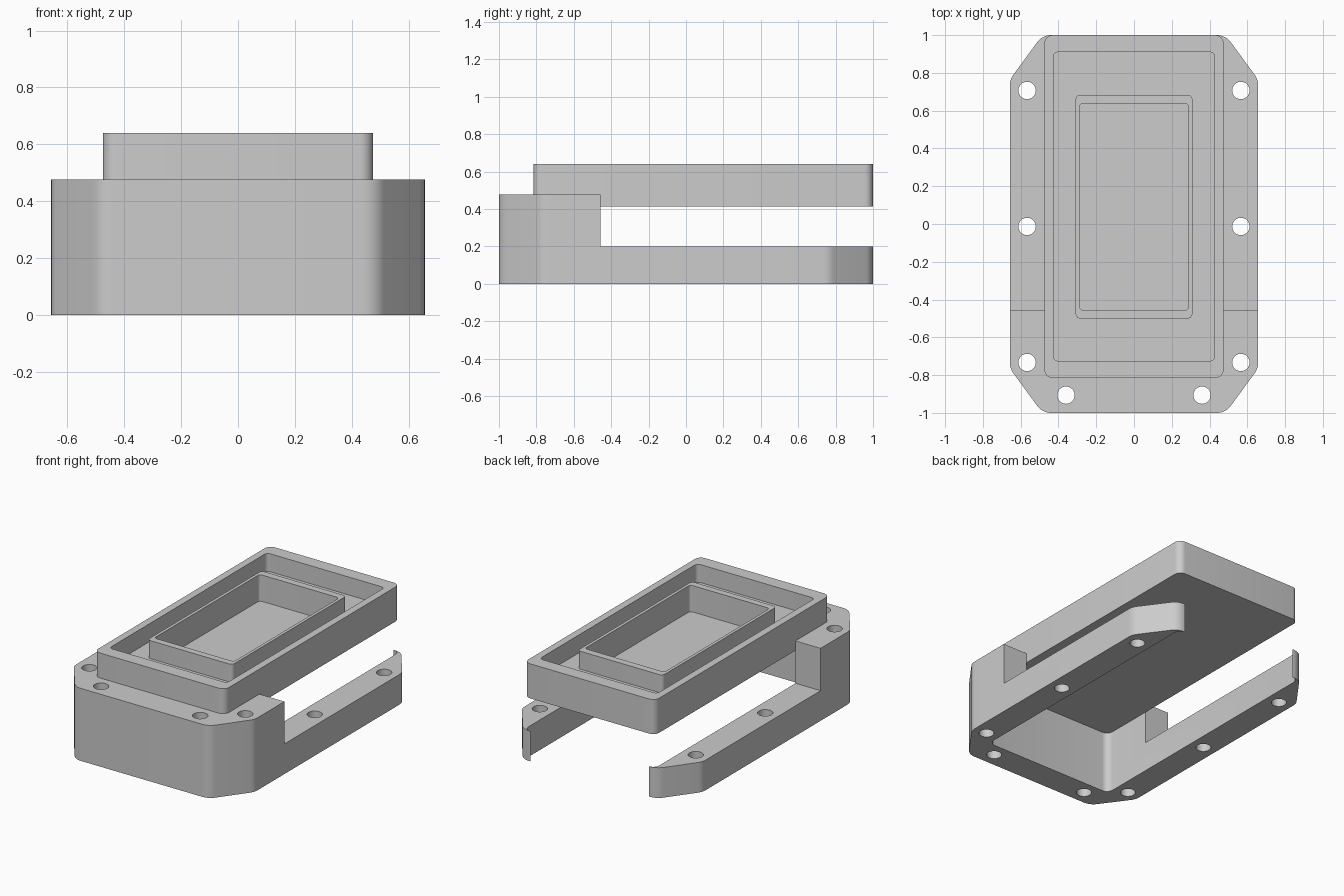
import bpy, bmesh, math
from mathutils import Vector

default = bpy.data.objects.get("Cube")
if default:
    bpy.data.objects.remove(default, do_unlink=True)

grey = bpy.data.materials.new("plain_grey")
grey.use_nodes = True
colour = (0.604, 0.604, 0.604, 1)
grey.diffuse_color = colour
grey.node_tree.nodes["Principled BSDF"].inputs["Base Color"].default_value = colour

STEPS = 8  # segments in each rounded corner


def fillet(corners, radius):
    """Round every corner of a closed convex outline."""
    out = []
    for i, c in enumerate(corners):
        p = Vector(c)
        a = (Vector(corners[i - 1]) - p).normalized()
        b = (Vector(corners[(i + 1) % len(corners)]) - p).normalized()
        half = a.angle(b) / 2
        centre = p + (a + b).normalized() * (radius / math.sin(half))
        start = p + a * (radius / math.tan(half)) - centre
        end = p + b * (radius / math.tan(half)) - centre
        sweep = math.pi - 2 * half
        for k in range(STEPS + 1):
            t = k / STEPS
            arm = start * math.sin((1 - t) * sweep) + end * math.sin(t * sweep)
            out.append(centre + arm / math.sin(sweep))
    return out


def rounded_rect(half_x, front, back, radius):
    return fillet([(-half_x, front), (half_x, front), (half_x, back), (-half_x, back)], radius)


def loft(name, loops):
    """Join stacked outlines (points, z) into one closed solid."""
    bm = bmesh.new()
    rings = [[bm.verts.new((p[0], p[1], z)) for p in pts] for pts, z in loops]
    n = len(rings[0])
    for low, high in zip(rings, rings[1:]):
        for i in range(n):
            j = (i + 1) % n
            bm.faces.new((low[i], low[j], high[j], high[i]))
    bm.faces.new(rings[0][::-1])
    bm.faces.new(rings[-1])
    bmesh.ops.recalc_face_normals(bm, faces=bm.faces)
    mesh = bpy.data.meshes.new(name)
    bm.to_mesh(mesh)
    bm.free()
    mesh.materials.append(grey)
    obj = bpy.data.objects.new(name, mesh)
    bpy.context.collection.objects.link(obj)
    return obj


def cut(obj, cutter):
    """Subtract the cutter, then discard it."""
    cutter.hide_render = True
    mod = obj.modifiers.new("cut", 'BOOLEAN')
    mod.operation = 'DIFFERENCE'
    mod.solver = 'EXACT'
    mod.object = cutter
    deps = bpy.context.evaluated_depsgraph_get()
    mesh = bpy.data.meshes.new_from_object(obj.evaluated_get(deps))
    obj.modifiers.clear()
    obj.data = mesh
    bpy.data.objects.remove(cutter, do_unlink=True)


def smooth(obj):
    bpy.ops.object.select_all(action='DESELECT')
    obj.select_set(True)
    bpy.context.view_layer.objects.active = obj
    bpy.ops.object.shade_smooth_by_angle(angle=math.radians(25))


# Outlines: chamfered frame edge and the opening that matches the tray
W, CX, CY = 0.657, 0.485, 0.765
outer = fillet([(-CX, 1), (-W, CY), (-W, -CY), (-CX, -1),
                (CX, -1), (W, -CY), (W, CY), (CX, 1)], 0.09)
tray_edge = rounded_rect(0.475, -0.815, 1, 0.045)

# Frame: U shape open at the back; the opening is walked the other way round
corner = STEPS + 1
opening = (tray_edge[-corner:] + tray_edge[:-corner])[::-1]
frame = loft("frame", [(outer + opening, 0), (outer + opening, 0.476)])

# Lower the side arms behind the front block
box = [(-1, -0.457), (1, -0.457), (1, 1.2), (-1, 1.2)]
cut(frame, loft("arm_cutter", [(box, 0.198), (box, 1)]))

# Screw holes
spots = [(0.566, 0.707), (0.566, -0.013), (0.566, -0.733), (0.36, -0.906)]
for x, y in spots:
    for side in (-1, 1):
        circle = [(side * x + 0.046 * math.cos(t * math.pi / 16),
                   y + 0.046 * math.sin(t * math.pi / 16)) for t in range(32)]
        cut(frame, loft("hole_cutter", [(circle, -0.1), (circle, 0.7)]))
smooth(frame)

# Tray: outer wall, rim, moat floor, inner wall and inner floor as one stepped solid
TOP, MOAT, FLOOR = 0.64, 0.522, 0.467
rim = rounded_rect(0.427, -0.725, 0.91, 0.025)
wall_out = rounded_rect(0.309, -0.5, 0.684, 0.025)
wall_in = rounded_rect(0.289, -0.456, 0.637, 0.02)
tray = loft("tray", [(tray_edge, 0.413), (tray_edge, TOP), (rim, TOP), (rim, MOAT),
                     (wall_out, MOAT), (wall_out, TOP), (wall_in, TOP), (wall_in, FLOOR)])
smooth(tray)
